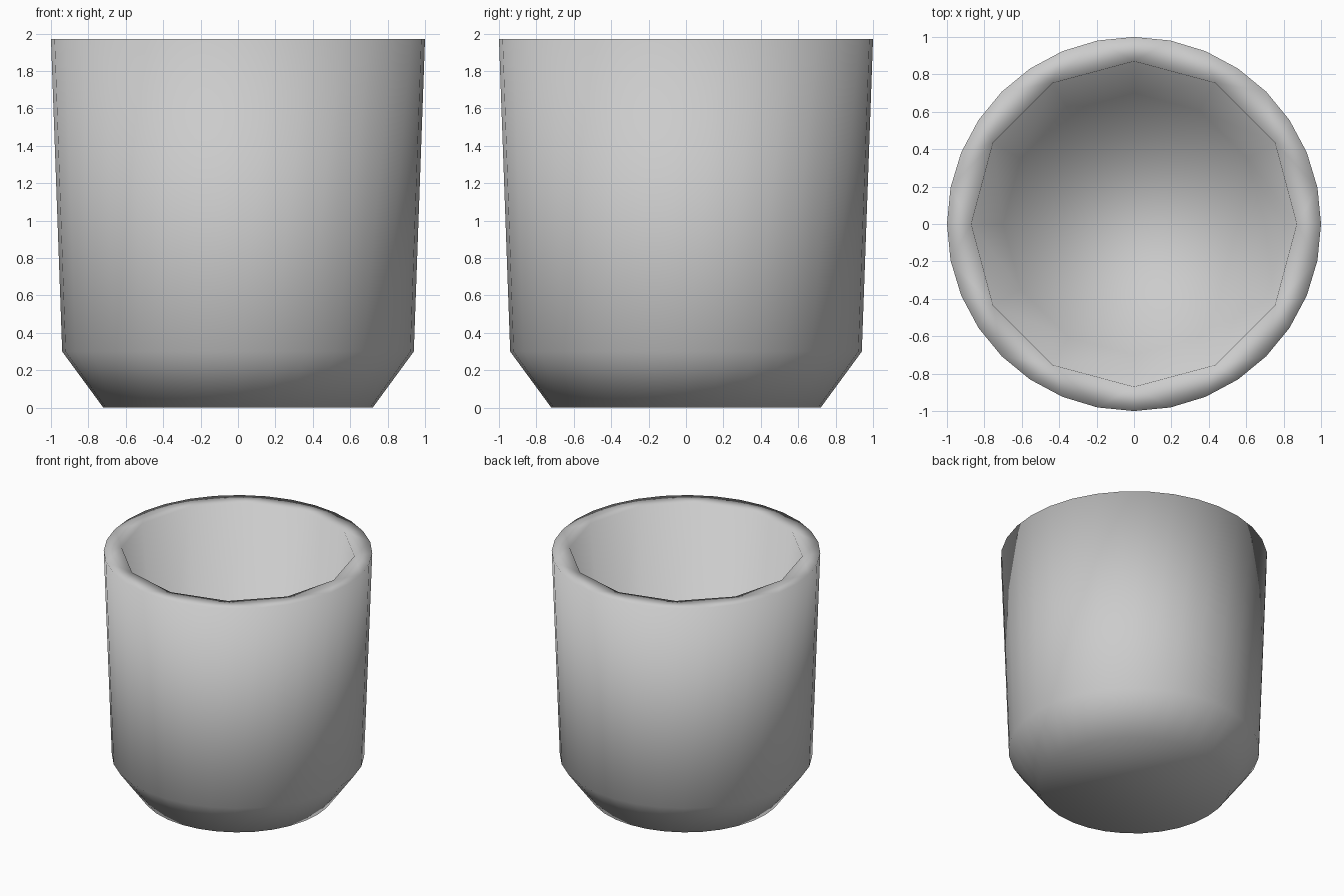
import bpy
import bmesh
from math import sin, cos, pi

cube = bpy.data.objects.get("Cube")
if cube:
    bpy.data.objects.remove(cube, do_unlink=True)

# Clay colour
clay = bpy.data.materials.new("grey_clay")
clay.use_nodes = True
grey = (0.6, 0.6, 0.6, 1)
clay.diffuse_color = grey
clay.node_tree.nodes["Principled BSDF"].inputs["Base Color"].default_value = grey

OUTER_SIDES, INNER_SIDES = 32, 12
bm = bmesh.new()


def ring(radius, z, sides):
    return [bm.verts.new((radius * cos(2 * pi * i / sides),
                          radius * sin(2 * pi * i / sides), z))
            for i in range(sides)]


def wall(lower, upper):
    n = len(lower)
    for i in range(n):
        j = (i + 1) % n
        bm.faces.new((lower[i], lower[j], upper[j], upper[i]))


# Outside: base, chamfer and slightly flared wall
outer = [ring(r, z, OUTER_SIDES) for r, z in ((0.72, 0), (0.94, 0.3), (1.0, 1.97))]
bm.faces.new(outer[0][::-1])
for low, high in zip(outer, outer[1:]):
    wall(low, high)

# Inside: faceted hollow and floor
inner = [ring(r, z, INNER_SIDES) for r, z in ((0.87, 1.97), (0.70, 0.2))]
wall(*inner)
bm.faces.new(inner[1])

# Flat rim joining the round outside to the coarser inside
i = j = 0
while i < OUTER_SIDES or j < INNER_SIDES:
    a, b = outer[2][i % OUTER_SIDES], inner[0][j % INNER_SIDES]
    if (i + 0.5) / OUTER_SIDES <= (j + 0.5) / INNER_SIDES and i < OUTER_SIDES:
        i += 1
        bm.faces.new((a, outer[2][i % OUTER_SIDES], b))
    else:
        j += 1
        bm.faces.new((a, inner[0][j % INNER_SIDES], b))

bmesh.ops.recalc_face_normals(bm, faces=bm.faces)
for face in bm.faces:
    face.smooth = True

mesh = bpy.data.meshes.new("cup")
bm.to_mesh(mesh)
bm.free()
mesh.materials.append(clay)
bpy.context.collection.objects.link(bpy.data.objects.new("cup", mesh))
